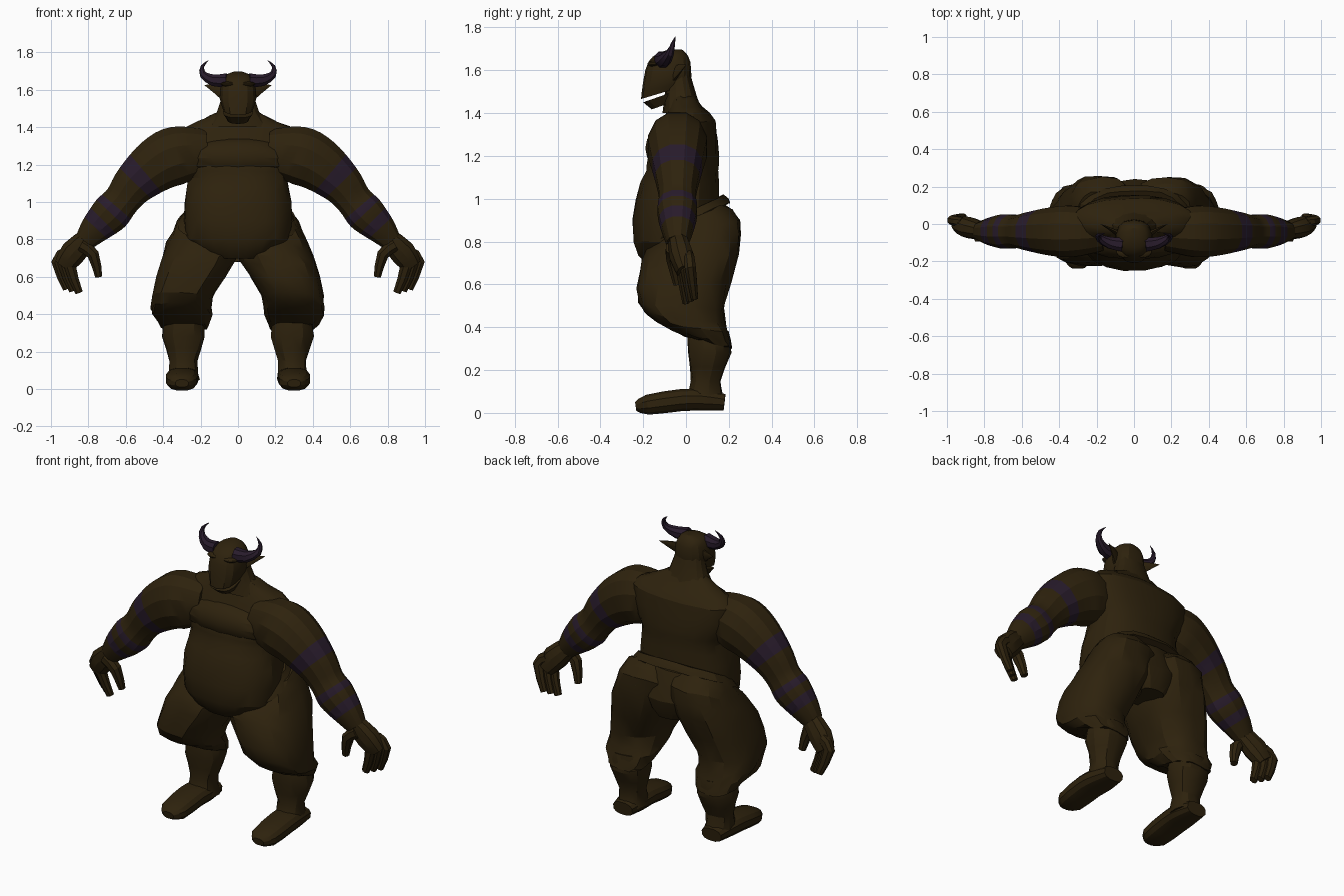
import bpy, bmesh, math, random
from mathutils import Vector

random.seed(4)
default_cube = bpy.data.objects.get("Cube")
if default_cube:
    bpy.data.objects.remove(default_cube)


def material(name, colour):
    result = bpy.data.materials.new(name)
    result.use_nodes = True
    result.diffuse_color = (*colour, 1)
    shader = result.node_tree.nodes["Principled BSDF"]
    shader.inputs["Base Color"].default_value = (*colour, 1)
    shader.inputs["Roughness"].default_value = 0.9
    return result


BROWN = material("dark brown", (0.027, 0.016, 0.004))
PURPLE = material("dark purple", (0.021, 0.011, 0.024))


def finish(name, bm, materials):
    """Turn a bmesh into an object with softened low-poly shading."""
    bmesh.ops.recalc_face_normals(bm, faces=bm.faces)
    mesh = bpy.data.meshes.new(name)
    bm.to_mesh(mesh)
    bm.free()
    for entry in materials:
        mesh.materials.append(entry)
    obj = bpy.data.objects.new(name, mesh)
    bpy.context.collection.objects.link(obj)
    bpy.ops.object.select_all(action="DESELECT")
    obj.select_set(True)
    bpy.context.view_layer.objects.active = obj
    bpy.ops.object.shade_smooth_by_angle(angle=math.radians(25))


def skin(name, rings, materials=(BROWN,), bands=(), jitter=0):
    """Join rings of points into a capped tube; bands lists the rows in the second colour."""
    bm = bmesh.new()
    rows = [[bm.verts.new(point + Vector([random.uniform(-jitter, jitter) for axis in "xyz"]))
             for point in ring] for ring in rings]
    for index, (lower, upper) in enumerate(zip(rows, rows[1:])):
        for k in range(len(lower)):
            face = bm.faces.new((lower[k - 1], lower[k], upper[k], upper[k - 1]))
            face.material_index = int(index in bands)
    bm.faces.new(rows[0])
    bm.faces.new(rows[-1])
    finish(name, bm, materials)


def smooth(points, steps):
    """Resample a few control points along a smooth curve."""
    points = [Vector(p) for p in points]
    result = []
    for i in range(len(points) - 1):
        start, end = points[i], points[i + 1]
        slope_in = (end - points[max(i - 1, 0)]) / 2
        slope_out = (points[min(i + 2, len(points) - 1)] - start) / 2
        for step in range(steps):
            t = step / steps
            ease = t * t * (3 - 2 * t)
            result.append(start * (1 - ease) + end * ease
                          + slope_in * t * (1 - t) ** 2 - slope_out * t * t * (1 - t))
    return result + [points[-1]]


def outline(sides, power):
    """Points of a unit circle, squared off by a power below one."""
    for k in range(sides):
        angle = math.tau * (k + 0.5) / sides
        yield [math.copysign(abs(w) ** power, w) for w in (math.cos(angle), math.sin(angle))]


def stack(name, levels, centre=0, side=1, sides=14, power=0.85, steps=2,
          lean=lambda z: 0, **options):
    """Level rings: height, half width, front, back, and optionally a shift in x."""
    rings = []
    for z, half, front, back, *shift in smooth(levels, steps):
        x = centre + sum(shift)
        middle, depth = (front + back) / 2, (back - front) / 2
        rings.append([Vector((side * (x + u * half), middle + v * depth, z + lean(z) * v * depth))
                      for u, v in outline(sides, power)])
    skin(name, rings, **options)


def tube(name, path, side=1, sides=8, flat=1, up=(0, 1, 0), power=0.9, steps=2, **options):
    """Rings square to a curve of x, y, z and radius; flat squeezes them along up."""
    path = smooth(path, steps)
    rings = []
    for i, (x, y, z, radius) in enumerate(path):
        before, after = path[max(i - 1, 0)], path[min(i + 1, len(path) - 1)]
        along = (Vector(after[:3]) - Vector(before[:3])).normalized()
        high = Vector(up)
        high = (high - along * high.dot(along)).normalized()
        wide = along.cross(high)
        ring = [Vector((x, y, z)) + radius * (wide * u + high * v * flat)
                for u, v in outline(sides, power)]
        rings.append([Vector((side * p.x, p.y, p.z)) for p in ring])
    skin(name, rings, **options)


def blob(name, centre, size, side=1):
    """Faceted ellipsoid."""
    bm = bmesh.new()
    bmesh.ops.create_uvsphere(bm, u_segments=14, v_segments=8, radius=1)
    for vert in bm.verts:
        vert.co = [c + s * w for c, s, w in zip(centre, size, vert.co)]
        vert.co.x *= side
    finish(name, bm, (BROWN,))


# Torso: heavy belly and sloping shoulders; the back is straight up to the shoulder blades
body = [(0.7, 0.18, -0.19), (0.8, 0.28, -0.25), (1, 0.285, -0.235), (1.13, 0.265, -0.19),
        (1.2, 0.3, -0.175), (1.36, 0.33, -0.11), (1.43, 0.21, -0.08), (1.48, 0.11, -0.08)]
stack("torso", [(z, half, front, min(0.155, 0.04 + 0.8 * (1.48 - z)))
                for z, half, front in body], sides=20, jitter=0.004)
blob("chest", (0, -0.08, 1.235), (0.31, 0.11, 0.11))

# Neck, head with jutting muzzle, and open jaw
stack("neck", [(1.4, 0.18, -0.11, 0.08), (1.48, 0.115, -0.1, 0.05), (1.6, 0.08, -0.09, 0.015)])
stack("head", [(1.5, 0.08, -0.21, 0.02), (1.56, 0.1, -0.2, 0.025), (1.64, 0.09, -0.175, 0.02),
               (1.68, 0.065, -0.13, 0), (1.697, 0.02, -0.07, -0.02)],
      power=0.8, lean=lambda z: max(0, 3 * (1.6 - z)))
stack("jaw", [(1.44, 0.055, -0.16, -0.03), (1.48, 0.08, -0.2, -0.03)],
      power=0.75, lean=lambda z: 0.35)

# Waistband and seat of the trousers
stack("waistband", [(0.88, 0.32, -0.2, 0.21), (0.94, 0.28, -0.15, 0.18)],
      sides=20, lean=lambda z: 0.5, jitter=0.005)
stack("trouser_seat", [(0.68, 0.08, 0, 0.2), (0.8, 0.15, 0, 0.24), (0.96, 0.14, 0, 0.18)],
      power=0.7, jitter=0.004)

# Limb profiles for one side
trouser = [(0.92, 0.15, -0.06, 0.17, 0.16), (0.83, 0.18, -0.18, 0.25, 0.17),
           (0.7, 0.2, -0.22, 0.245, 0.21), (0.5, 0.165, -0.22, 0.17, 0.29),
           (0.4, 0.16, -0.14, 0.2, 0.3), (0.33, 0.12, 0, 0.215, 0.29)]
shin = [(0.38, 0.1, 0.01, 0.2), (0.28, 0.115, 0.01, 0.21),
        (0.15, 0.075, 0.025, 0.16), (0.05, 0.085, -0.01, 0.18)]
foot = [(0.295, 0.18, 0.05, 0.065), (0.295, 0.08, 0.06, 0.085), (0.3, -0.02, 0.06, 0.088),
        (0.3, -0.18, 0.038, 0.08), (0.3, -0.235, 0.03, 0.035)]
arm = [(0.16, 1.27, 0.12), (0.32, 1.25, 0.16), (0.43, 1.2, 0.15), (0.55, 1.1, 0.12),
       (0.62, 1.01, 0.1), (0.68, 0.94, 0.108), (0.76, 0.86, 0.086), (0.82, 0.79, 0.058)]
palm = [(0.8, -0.04, 0.81, 0.055), (0.88, -0.02, 0.73, 0.072), (0.93, 0, 0.66, 0.055)]
thumb = [(0.84, -0.06, 0.77, 0.036), (0.775, -0.06, 0.72, 0.034), (0.745, -0.04, 0.6, 0.02)]
horn = [(0.06, -0.11, 1.65, 0.04), (0.13, -0.1, 1.65, 0.033), (0.186, -0.075, 1.68, 0.02),
        (0.19, -0.06, 1.725, 0.01), (0.157, -0.05, 1.757, 0.001)]
ear = [(0.07, -0.06, 1.58, 0.04), (0.12, -0.03, 1.605, 0.025), (0.18, 0, 1.625, 0.001)]

for word, side in (("left", 1), ("right", -1)):
    # Leg
    stack(f"{word}_trouser_leg", trouser, side=side, sides=18, jitter=0.008, power=0.8,
          lean=lambda z: 1.2 * (z - 0.55))
    stack(f"{word}_shin", shin, centre=0.29, side=side, jitter=0.004)
    tube(f"{word}_foot", foot, side, sides=12, flat=0.6, up=(0, 0, 1), power=0.8)

    # Arm with painted bands
    tube(f"{word}_arm", [(x, -0.04, z, radius) for x, z, radius in arm], side, sides=12,
         flat=0.88, steps=4, materials=(BROWN, PURPLE), bands=(10, 11, 18, 19, 22, 23))

    # Hand: fingers fan from the outer knuckle inwards
    tube(f"{word}_palm", palm, side, sides=10, flat=0.8)
    tube(f"{word}_thumb", thumb, side)
    for number, spread in enumerate((0, 0.5, 1)):
        knuckle = Vector((0.965, 0.02, 0.68)) - spread * Vector((0.065, 0.04, 0.02))
        root = knuckle + Vector((-0.05, -0.01, 0.05))
        tip = knuckle + Vector((-0.05, 0.02, -0.145))
        tube(f"{word}_finger_{number}",
             [(*root, 0.034), (*knuckle, 0.035), (*tip, 0.022)], side, flat=0.8)

    # Head details
    tube(f"{word}_horn", horn, side, materials=(PURPLE,))
    tube(f"{word}_ear", ear, side, flat=0.35)
    blob(f"{word}_brow", (0.05, -0.15, 1.63), (0.045, 0.03, 0.014), side)

    # Belt pouch
    stack(f"{word}_belt_pouch", [(0.85, 0.03, 0.17, 0.25), (0.95, 0.02, 0.14, 0.2)],
          centre=0.18, side=side, sides=8, power=0.5)
